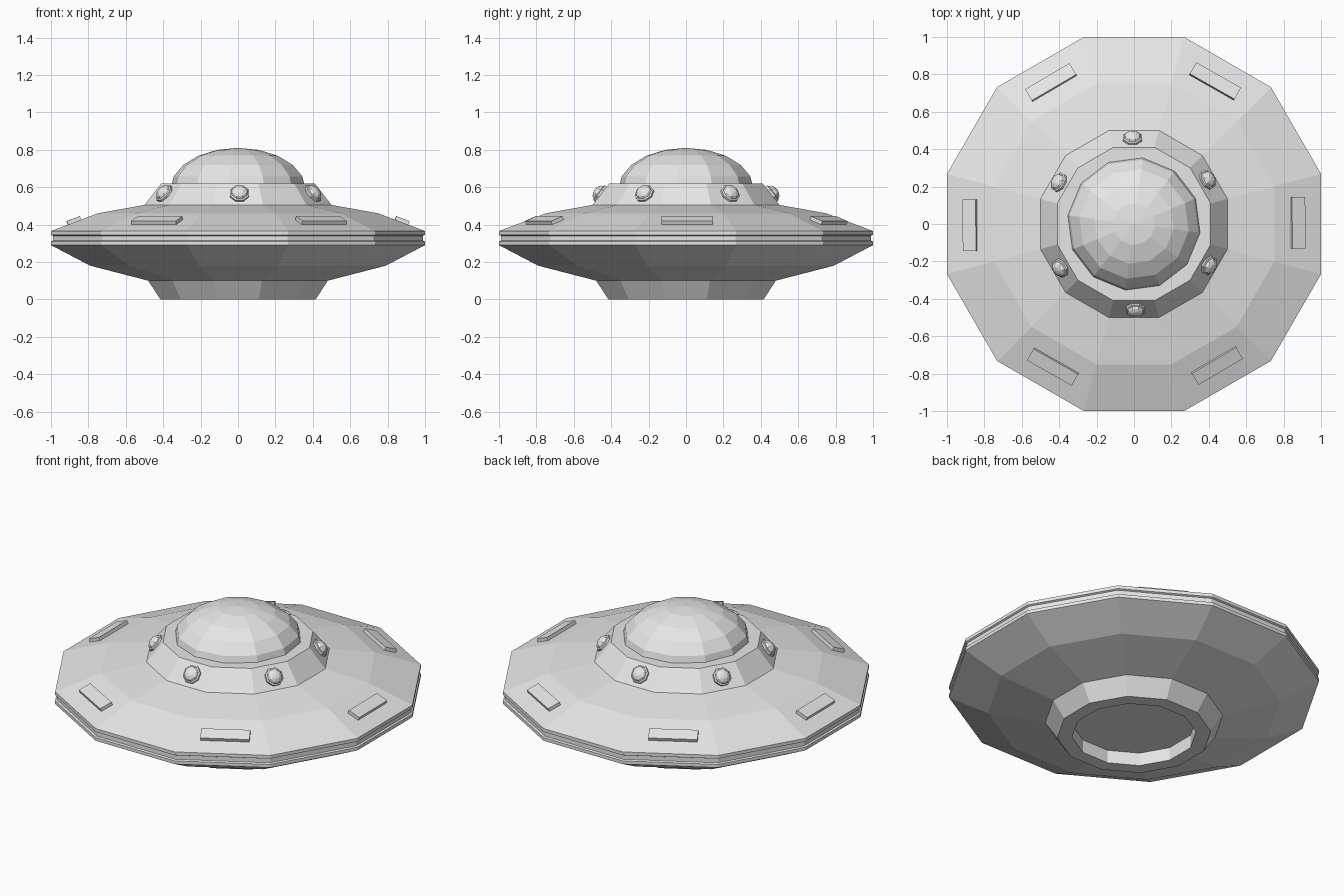
import bpy
import bmesh
from math import sin, cos, pi, radians, atan2
from mathutils import Matrix

if "Cube" in bpy.data.objects:
    bpy.data.objects.remove(bpy.data.objects["Cube"], do_unlink=True)

SIDES = 12

# One plain metal colour
metal = bpy.data.materials.new("grey_metal")
metal.use_nodes = True
grey = (0.8, 0.8, 0.8, 1.0)
metal.diffuse_color = grey
metal.node_tree.nodes["Principled BSDF"].inputs["Base Color"].default_value = grey


def finish(name, bm, matrix):
    """Turn a bmesh into a flat shaded object."""
    bmesh.ops.recalc_face_normals(bm, faces=bm.faces)
    mesh = bpy.data.meshes.new(name)
    bm.to_mesh(mesh)
    bm.free()
    mesh.materials.append(metal)
    obj = bpy.data.objects.new(name, mesh)
    obj.matrix_world = matrix
    bpy.context.collection.objects.link(obj)
    return obj


def lathe(name, profile, sides=SIDES, turn=0.5, matrix=Matrix()):
    """Spin (flat radius, height) points into a faceted solid."""
    bm = bmesh.new()
    rings = []
    for flat_radius, z in profile:
        r = flat_radius / cos(pi / sides)
        if r == 0:
            rings.append([bm.verts.new((0, 0, z))] * sides)
        else:
            angles = [2 * pi * (i + turn) / sides for i in range(sides)]
            rings.append([bm.verts.new((r * cos(a), r * sin(a), z)) for a in angles])
    for low, high in zip(rings, rings[1:]):
        for i in range(sides):
            j = (i + 1) % sides
            corners = dict.fromkeys((low[i], low[j], high[j], high[i]))
            bm.faces.new(list(corners))
    return finish(name, bm, matrix)


def on_slope(angle, radius, z, tilt):
    """Place a part on a sloping side, its local z pointing outward."""
    return (Matrix.Rotation(angle, 4, "Z") @ Matrix.Translation((radius, 0, z))
            @ Matrix.Rotation(tilt, 4, "Y"))


# Saucer hull with a shallow groove around the rim
lathe("saucer_hull", [
    (0, 0.10), (0.48, 0.10), (0.79, 0.18), (1.0, 0.29), (1.0, 0.31),
    (0.99, 0.315), (0.99, 0.34), (1.0, 0.345), (1.0, 0.365),
    (0.75, 0.46), (0.50, 0.505), (0, 0.505)])

# Base ring with a recess underneath
lathe("base_ring", [
    (0, 0.08), (0.335, 0.08), (0.335, 0), (0.415, 0), (0.48, 0.10), (0, 0.10)])

# Sloping collar around the dome
lathe("collar", [(0, 0.50), (0.50, 0.505), (0.41, 0.62), (0, 0.62)])

# Faceted dome, turned a little against the hull
steps = 5
dome = [(0.352 * cos(pi / 2 * i / steps), 0.59 + 0.22 * sin(pi / 2 * i / steps))
        for i in range(steps)]
lathe("dome", [(0, 0.59)] + dome + [(0, 0.81)], turn=0.75)

# Round lamps on the collar and raised panels on the hull
lamp_profile = [(0, -0.02), (0.05, -0.02), (0.05, 0.012), (0.042, 0.016),
                (0.036, 0.028), (0.02, 0.038), (0, 0.041)]
collar_tilt = atan2(0.115, 0.09)
hull_tilt = atan2(0.095, 0.25)
for k in range(6):
    lathe(f"lamp_{k + 1}", lamp_profile, sides=8,
          matrix=on_slope(radians(60 * k + 31), 0.455, 0.5625, collar_tilt))
    bm = bmesh.new()
    bmesh.ops.create_cube(bm, size=1)
    bmesh.ops.scale(bm, vec=(0.075, 0.275, 0.035), verts=bm.verts)
    finish(f"hull_panel_{k + 1}", bm,
           on_slope(radians(60 * k + 0.4), 0.875, 0.415, hull_tilt))
